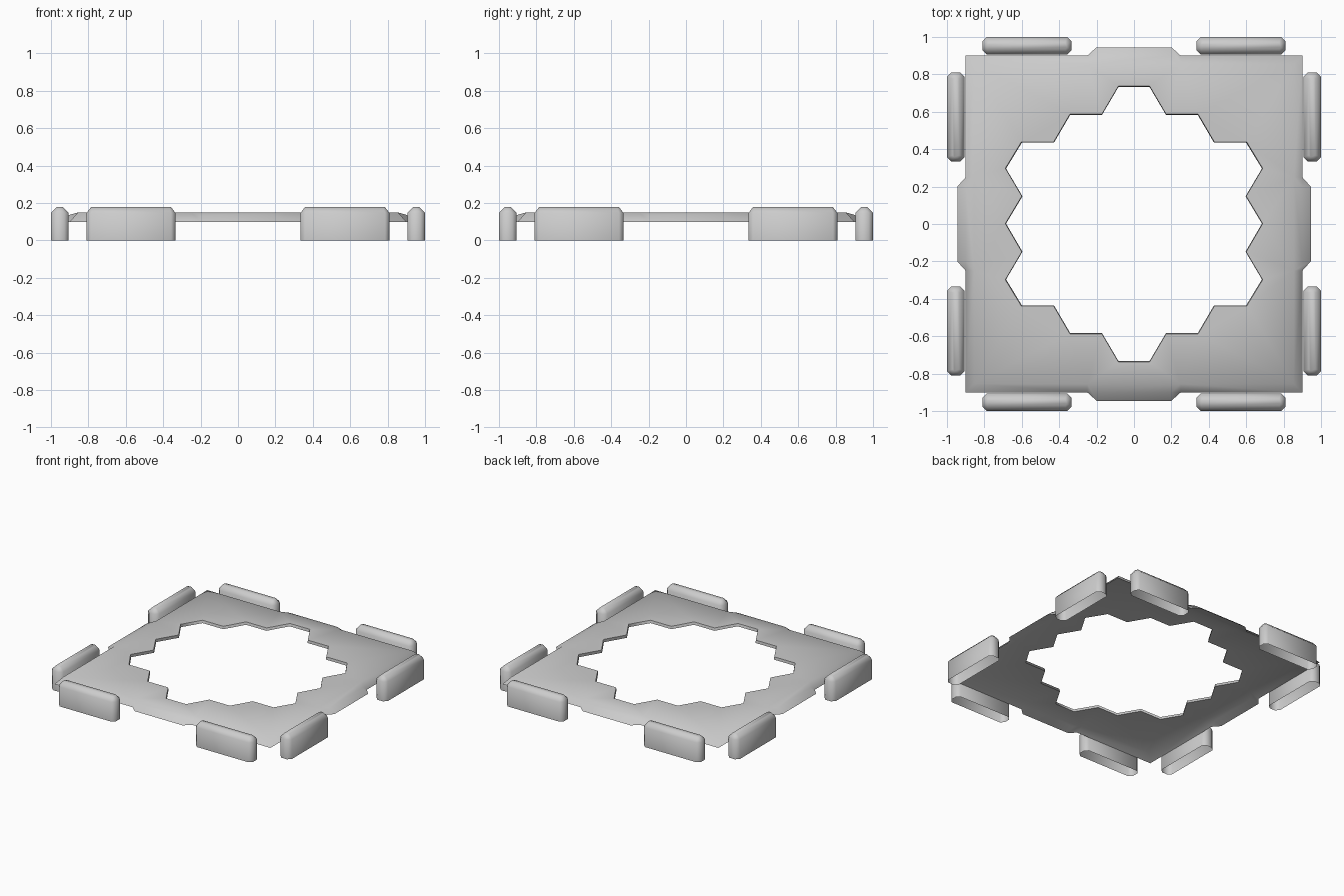
import bpy, bmesh, math

if "Cube" in bpy.data.objects:
    bpy.data.objects.remove(bpy.data.objects["Cube"])


def finish(bm, name, angle):
    bmesh.ops.recalc_face_normals(bm, faces=bm.faces[:])
    me = bpy.data.meshes.new(name)
    bm.to_mesh(me)
    bm.free()
    ob = bpy.data.objects.new(name, me)
    bpy.context.collection.objects.link(ob)
    bpy.ops.object.select_all(action='DESELECT')
    ob.select_set(True)
    bpy.context.view_layer.objects.active = ob
    bpy.ops.object.shade_smooth_by_angle(angle=math.radians(angle))
    return ob


def turn(x, y, k):
    for _ in range(k):
        x, y = y, -x
    return x, y


def loop_edges(bm, vs):
    n = len(vs)
    return [bm.edges.get((vs[i], vs[(i + 1) % n])) or bm.edges.new((vs[i], vs[(i + 1) % n]))
            for i in range(n)]


# thin square plate: sloping rim, edge tabs and a honeycomb-shaped opening
THICK = 0.02
bm = bmesh.new()
outer = [bm.verts.new((*turn(x, y, k), .10)) for k in range(4) for x, y in
         [(-.9, .9), (-.25, .9), (-.2, .945), (.2, .945), (.25, .9)]]

quarter = [(.083, .738), (.172, .587), (.343, .587), (.43, .438), (.603, .438),
           (.688, .298), (.6, .149)]
right = quarter + [(.688, .002)] + [(x, -y) for x, y in reversed(quarter)]
hole = right + [(-x, y) for x, y in reversed(right)]


def skin(drop, scale, hole_scale, nz):
    mid, top = [], []
    for k in range(4):
        def add(x, y, z):
            return bm.verts.new((*turn(x * scale, y * scale, k), z - drop))
        mid += [add(-.2, .9, .137), add(.2, .9, .137)]
        top += [add(-.855, .855, .15), add(-.25, .855, .15), add(.25, .855, .15)]
    for k in range(4):
        o = [outer[(5 * k + i) % 20] for i in range(6)]
        t = [top[(3 * k + i) % 12] for i in range(4)]
        a, b = mid[2 * k], mid[2 * k + 1]
        for f in [(o[0], o[1], t[1], t[0]), (o[1], o[2], a, t[1]), (o[2], o[3], b, a),
                  (t[1], a, b, t[2]), (o[3], o[4], t[2], b), (o[4], o[5], t[3], t[2])]:
            bm.faces.new(f)
    rim = [bm.verts.new((x * hole_scale, y * hole_scale, .15 - drop)) for x, y in hole]
    bmesh.ops.triangle_fill(bm, use_beauty=True, use_dissolve=False, normal=(0, 0, nz),
                            edges=loop_edges(bm, top) + loop_edges(bm, rim))
    return rim


upper = skin(0, 1, 1, 1)
lower = skin(THICK, .98, .994, -1)
for i in range(len(hole)):
    j = (i + 1) % len(hole)
    bm.faces.new((upper[i], upper[j], lower[j], lower[i]))
finish(bm, "plate", 65)


# side pads: upright chamfered shells, open underneath
def pad(name, k, sign):
    bm = bmesh.new()
    rings = []
    for z, ix, iy in [(0, 0, 0), (.147, 0, 0), (.178, .024, .03)]:
        hx, hy, c = .238 - ix, .0475 - iy, .024 - ix * .6
        pts = [(-hx + c, hy), (hx - c, hy), (hx, hy - c), (hx, -hy + c),
               (hx - c, -hy), (-hx + c, -hy), (-hx, -hy + c), (-hx, hy - c)]
        rings.append([bm.verts.new((*turn(x + sign * .572, y + .9525, k), z))
                      for x, y in pts])
    for a, b in zip(rings, rings[1:]):
        for i in range(8):
            j = (i + 1) % 8
            bm.faces.new((a[i], a[j], b[j], b[i]))
    bm.faces.new(rings[-1])
    finish(bm, name, 55)


for k, side in enumerate(["back", "right", "front", "left"]):
    for sign, end in [(-1, "a"), (1, "b")]:
        pad(f"{side}_pad_{end}", k, sign)
